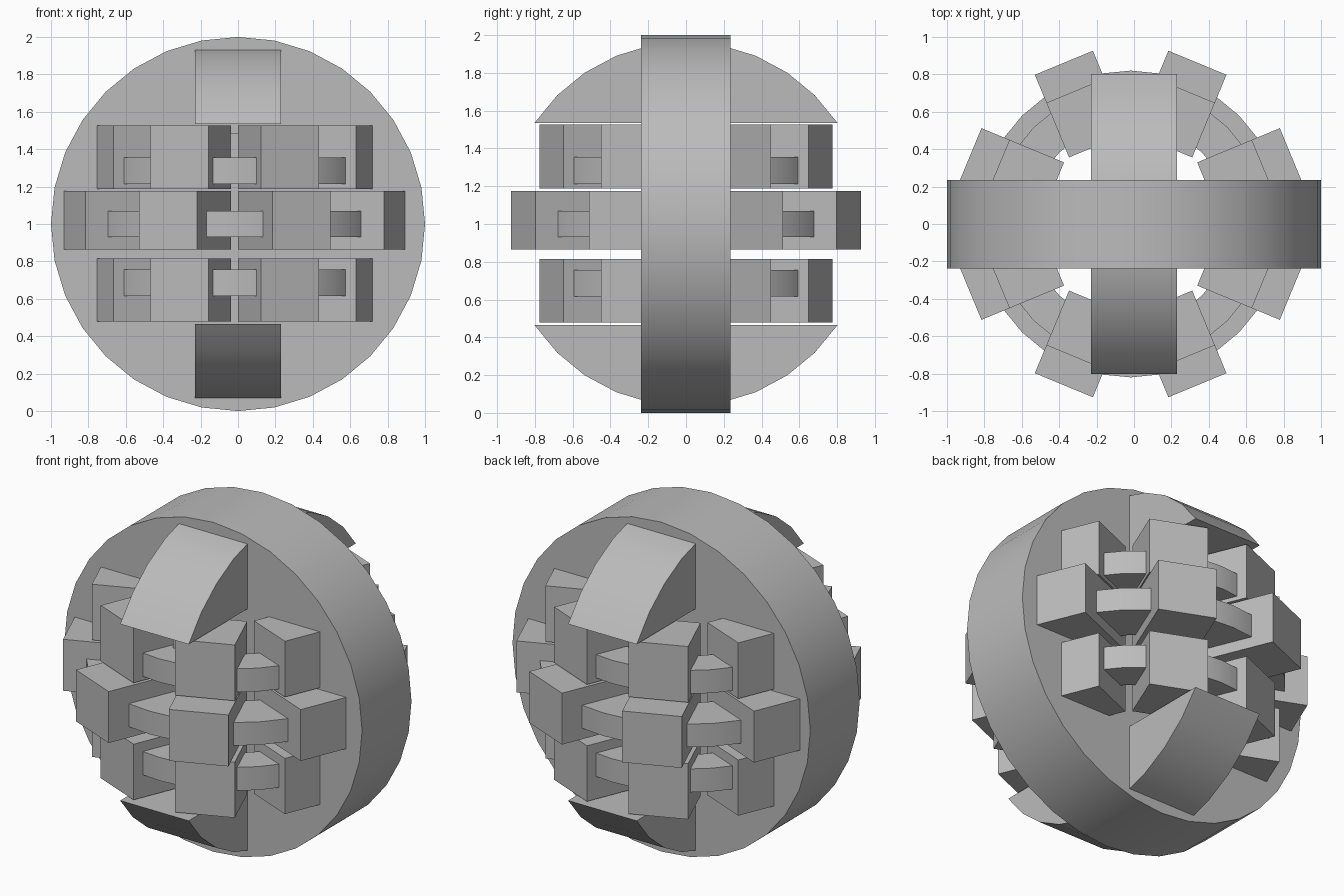
import bpy, math

if "Cube" in bpy.data.objects:
    bpy.data.objects.remove(bpy.data.objects["Cube"])

grey = bpy.data.materials.new("plain grey")
grey.diffuse_color = (0.5, 0.5, 0.5, 1)
grey.use_nodes = True
grey.node_tree.nodes["Principled BSDF"].inputs["Base Color"].default_value = grey.diffuse_color
CX = -0.018  # the block tiers sit slightly off centre


def make(name, verts, faces, smooth=False):
    me = bpy.data.meshes.new(name)
    me.from_pydata(verts, [], faces)
    me.materials.append(grey)
    ob = bpy.data.objects.new(name, me)
    bpy.context.collection.objects.link(ob)
    bpy.ops.object.select_all(action='DESELECT')
    ob.select_set(True)
    bpy.context.view_layer.objects.active = ob
    bpy.ops.object.mode_set(mode='EDIT')
    bpy.ops.mesh.select_all(action='SELECT')
    bpy.ops.mesh.normals_make_consistent(inside=False)
    bpy.ops.object.mode_set(mode='OBJECT')
    if smooth:
        bpy.ops.object.shade_smooth_by_angle(angle=math.radians(30))
    return ob


def prism(name, profile, lo, hi, place, smooth=False):
    """Extrude a 2D profile from lo to hi; place maps (a, b, depth) to xyz."""
    n = len(profile)
    verts = [place(a, b, d) for d in (lo, hi) for a, b in profile]
    faces = [tuple(range(n)), tuple(range(n, 2 * n))]
    faces += [(i, (i + 1) % n, n + (i + 1) % n, n + i) for i in range(n)]
    return make(name, verts, faces, smooth)


def arc(r, i0, i1):
    return [(r * math.cos(i * math.pi / 16), r * math.sin(i * math.pi / 16))
            for i in range(i0, i1)]


def upright(a, b, d):
    return (a + CX, b, d)


# Main wheel, axis along y
prism("main_wheel", arc(1.0, 0, 32), -0.238, 0.236,
      lambda a, b, d: (a, d, 1 + b), True)

# Top and bottom caps: segments of a crossing wheel, axis along x
for name, s in (("top_cap", 1), ("bottom_cap", -1)):
    prism(name, arc(0.964, 3, 14), -0.23, 0.23,
          lambda a, b, d: (d, a, 1 + s * b), True)

# Three tiers: block z range, block outer radius, ring z range, ring radius
tiers = [("lower", 0.478, 0.816, 0.771, 0.615, 0.757, 0.732),
         ("middle", 0.864, 1.176, 0.933, 0.93, 1.07, 0.82),
         ("upper", 1.188, 1.527, 0.771, 1.213, 1.355, 0.732)]
for tier, z0, z1, r_out, rz0, rz1, rr in tiers:
    # Eight radial blocks
    for k in range(8):
        t = math.radians(22.5 + 45 * k)
        c, s = math.cos(t), math.sin(t)
        box = [(0.455, -0.168), (r_out, -0.168), (r_out, 0.168), (0.455, 0.168)]
        prism(f"{tier}_block_{k + 1}",
              [(r * c - w * s, r * s + w * c) for r, w in box], z0, z1, upright)
    # Ring linking the blocks
    n = 32
    loops = [(rr, rz0), (rr, rz1), (0.54, rz1), (0.54, rz0)]
    verts = [upright(a, b, z) for r, z in loops for a, b in arc(r, 0, n)]
    faces = [(j * n + i, j * n + (i + 1) % n,
              (j + 1) % 4 * n + (i + 1) % n, (j + 1) % 4 * n + i)
             for j in range(4) for i in range(n)]
    make(f"{tier}_ring", verts, faces, True)

# Small peg in the front gap above the upper ring
prism("front_peg", [(-0.021, -0.57), (0.021, -0.57), (0.021, -0.5), (-0.021, -0.5)],
      1.35, 1.483, upright)
